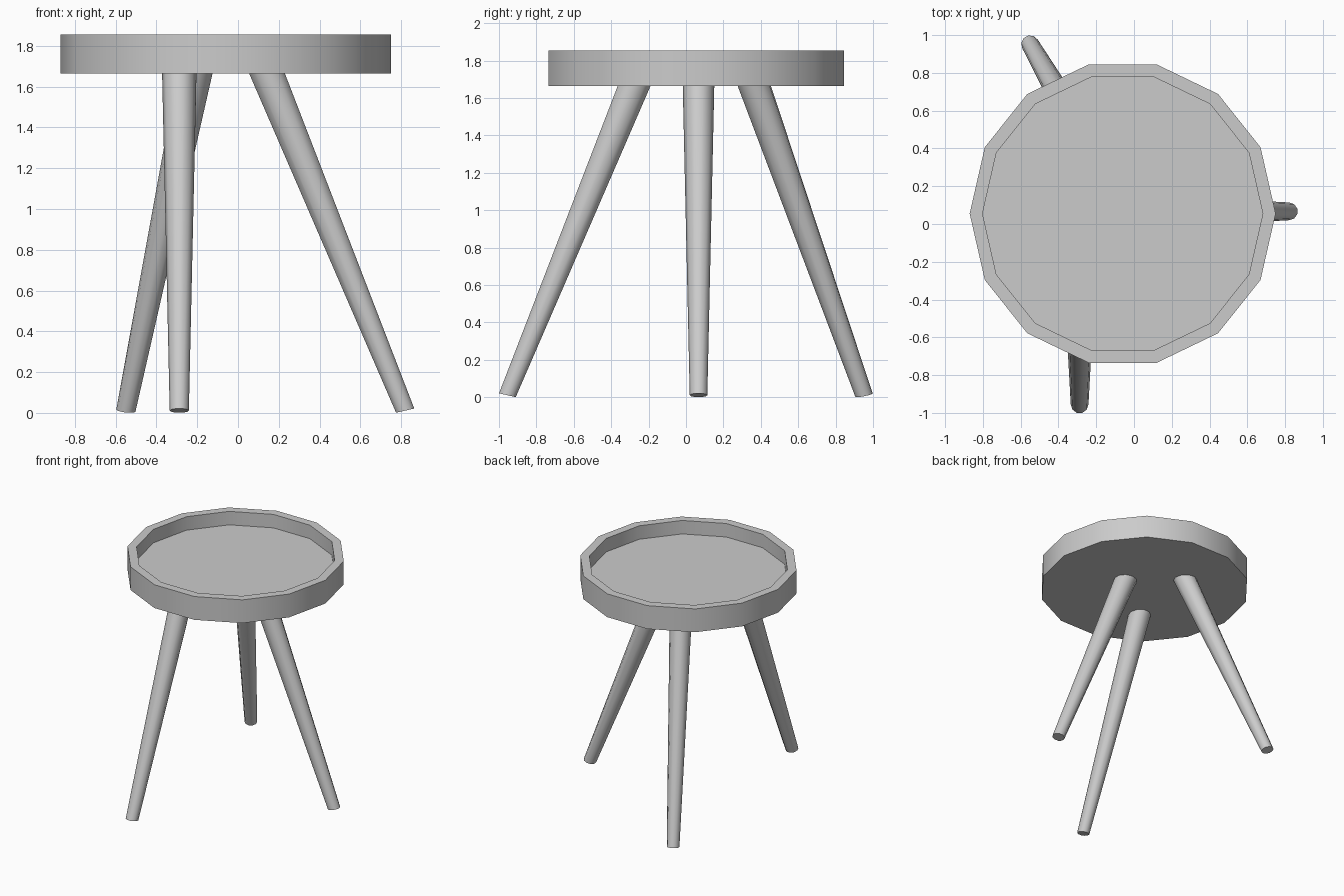
import bpy, bmesh
from math import sin, cos, pi, radians
from mathutils import Vector

if "Cube" in bpy.data.objects:
    bpy.data.objects.remove(bpy.data.objects["Cube"])

def finish(name, bm):
    bmesh.ops.recalc_face_normals(bm, faces=bm.faces)
    mesh = bpy.data.meshes.new(name)
    bm.to_mesh(mesh)
    bm.free()
    ob = bpy.data.objects.new(name, mesh)
    bpy.context.collection.objects.link(ob)
    bpy.ops.object.select_all(action='DESELECT')
    ob.select_set(True)
    bpy.context.view_layer.objects.active = ob
    bpy.ops.object.shade_smooth_by_angle(angle=radians(40))
    return ob

def loft(name, rings):
    # skin consecutive closed rings and cap both ends
    bm = bmesh.new()
    loops = [[bm.verts.new(p) for p in ring] for ring in rings]
    n = len(loops[0])
    for a, b in zip(loops, loops[1:]):
        for i in range(n):
            j = (i + 1) % n
            bm.faces.new((a[i], a[j], b[j], b[i]))
    bm.faces.new(loops[0])
    bm.faces.new(loops[-1])
    return finish(name, bm)

# Tray top: 14-sided dish with a raised rim
TX, TY = -0.06, 0.055
profile = [(0.81, 1.665), (0.81, 1.855), (0.742, 1.855), (0.742, 1.745)]
loft("tray_top", [[(TX + r * cos(2 * pi * i / 14), TY + r * sin(2 * pi * i / 14), z)
                   for i in range(14)] for r, z in profile])

# Splayed, tapered ten-sided legs
def leg(name, foot, angle):
    out = Vector((cos(angle), sin(angle), 0))
    side = Vector((-out.y, out.x, 0))
    bottom = Vector((foot[0], foot[1], 0.011))
    top = bottom - out * 0.69 + Vector((0, 0, 1.685))

    def ring(c, r):
        pts = []
        for i in range(10):
            t = 2 * pi * (i + 0.5) / 10
            pts.append(c + (out + Vector((0, 0, 0.23))) * (r * cos(t)) + side * (r * sin(t)))
        return pts
    loft(name, [ring(bottom, 0.047), ring(top, 0.085)])

leg("front_leg", (-0.288, -0.955), radians(-90))
leg("right_leg", (0.82, 0.067), radians(0))
leg("back_leg", (-0.55, 0.952), radians(120))
